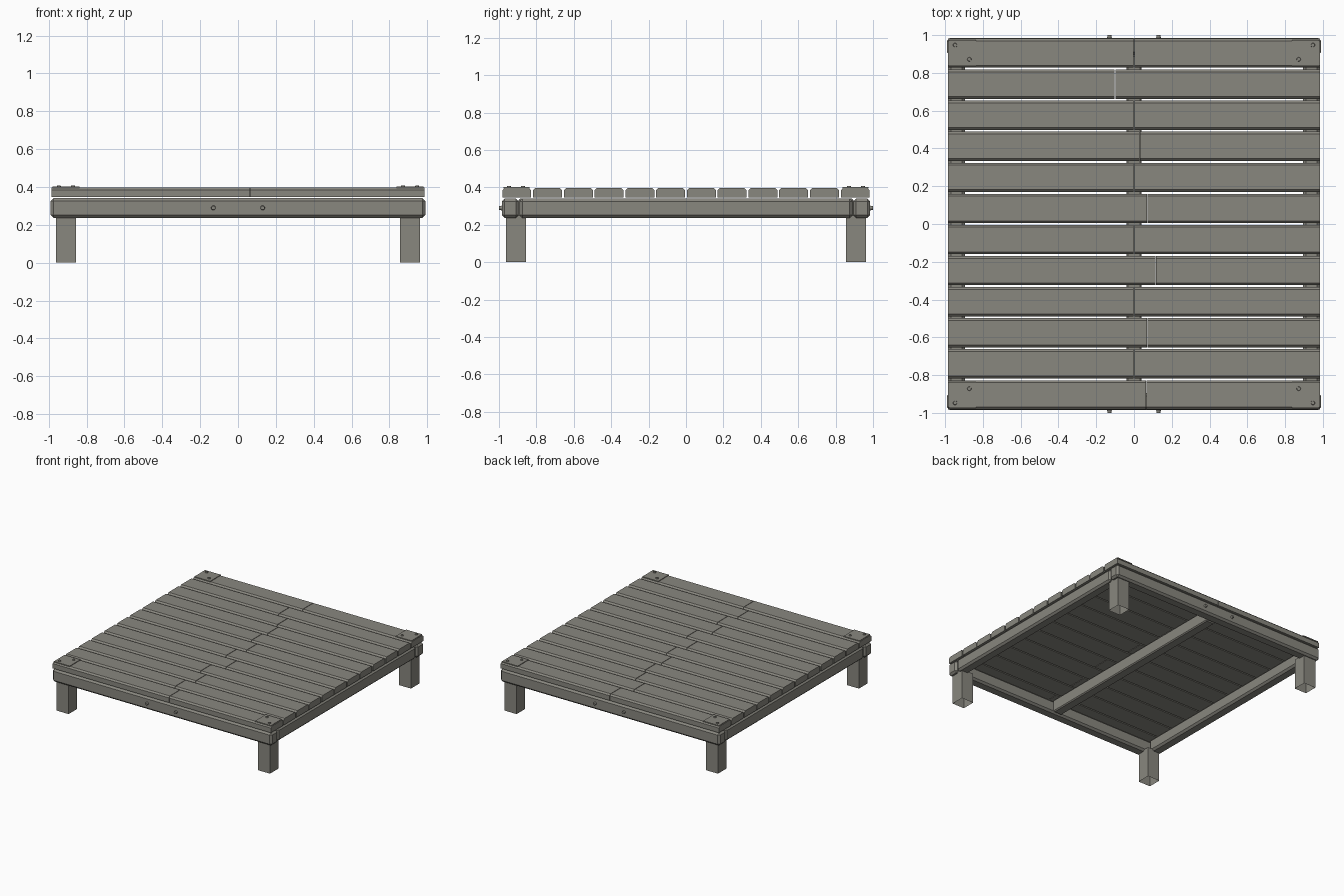
import bpy, bmesh
from mathutils import Matrix, Vector

old = bpy.data.objects.get("Cube")
if old:
    bpy.data.objects.remove(old, do_unlink=True)

# Single weathered grey finish
grey = bpy.data.materials.new("weathered_grey")
colour = (0.25, 0.243, 0.212, 1)
grey.diffuse_color = colour
grey.use_nodes = True
grey.node_tree.nodes["Principled BSDF"].inputs["Base Color"].default_value = colour


def finish(name, bm):
    mesh = bpy.data.meshes.new(name)
    bmesh.ops.recalc_face_normals(bm, faces=bm.faces)
    bm.to_mesh(mesh)
    bm.free()
    mesh.materials.append(grey)
    obj = bpy.data.objects.new(name, mesh)
    bpy.context.collection.objects.link(obj)
    return obj


def box(name, low, high, chamfer=0.0, pick=None, open_bottom=False):
    """Box between two corners; pick chooses which edges get the chamfer."""
    low, high = Vector(low), Vector(high)
    bm = bmesh.new()
    bmesh.ops.create_cube(bm, size=1, matrix=Matrix.Translation((low + high) / 2)
                          @ Matrix.Diagonal((high - low).to_4d()))
    if open_bottom:
        bm.normal_update()
        bottom = [f for f in bm.faces if f.normal.z < -0.9]
        bmesh.ops.delete(bm, geom=bottom, context='FACES_ONLY')
    if chamfer:
        edges = [e for e in bm.edges if pick is None or pick(e)]
        bmesh.ops.bevel(bm, geom=edges, offset=chamfer, segments=1,
                        profile=0.5, affect='EDGES')
    return finish(name, bm)


def bolt(name, centre, radius, depth, axis):
    bm = bmesh.new()
    turn = Vector((0, 0, 1)).rotation_difference(Vector(axis)).to_matrix().to_4x4()
    bmesh.ops.create_cone(bm, cap_ends=True, segments=12, radius1=radius,
                          radius2=radius * 0.8, depth=depth,
                          matrix=Matrix.Translation(centre) @ turn)
    return finish(name, bm)


# Deck planks, each row split in two at its own joint
TOP, UNDER, PITCH, GAP = 0.397, 0.346, 0.1645, 0.01
joints = [0.065, 0, 0.07, 0, 0.115, 0, 0.07, 0, 0.03, 0, -0.1, 0]


def top_long_edge(e):
    a, b = (v.co for v in e.verts)
    return abs(a.x - b.x) > 0.3 and min(a.z, b.z) > 0.37


for row, joint in enumerate(joints):
    y = (row - 5.5) * PITCH
    half = (PITCH - GAP) / 2
    for side, x0, x1 in (("right", -0.985, joint - 0.002), ("left", joint + 0.002, 0.985)):
        box(f"deck_plank_{row + 1}_{side}", (x0, y - half, UNDER),
            (x1, y + half, TOP), 0.012, top_long_edge)

# Frame beams with chamfered edges
for s, end, side in ((-1, "front", "right"), (1, "back", "left")):
    y0, y1 = sorted((s * 0.985, s * 0.895))
    box(f"{end}_beam", (-0.99, y0, 0.237), (0.99, y1, 0.341), 0.015)
    x0, x1 = sorted((s * 0.985, s * 0.895))
    box(f"{side}_beam", (x0, -0.89, 0.237), (x1, 0.89, 0.341), 0.015)
    # Bolts holding the centre beam
    for x in (-0.13, 0.13):
        bolt(f"{end}_beam_bolt", (x, s * 0.99, 0.29), 0.013, 0.02, (0, s, 0))
box("centre_beam", (-0.04, -0.895, 0.24), (0.04, 0.895, 0.341), 0.008)

# Legs, corner plates and plate bolts
for sx in (-1, 1):
    for sy in (-1, 1):
        name = ("front_" if sy < 0 else "back_") + ("right" if sx < 0 else "left")
        x0, x1 = sorted((sx * 0.855, sx * 0.963))
        y0, y1 = sorted((sy * 0.855, sy * 0.963))
        box(f"{name}_leg", (x0, y0, 0), (x1, y1, 0.25), open_bottom=True)
        x0, x1 = sorted((sx * 0.837, sx * 0.98))
        y0, y1 = sorted((sy * 0.837, sy * 0.975))
        box(f"{name}_corner_plate", (x0, y0, TOP - 0.002), (x1, y1, 0.402))
        for d in (0.872, 0.947):
            bolt(f"{name}_plate_bolt", (sx * d, sy * d, 0.404), 0.012, 0.01, (0, 0, 1))
